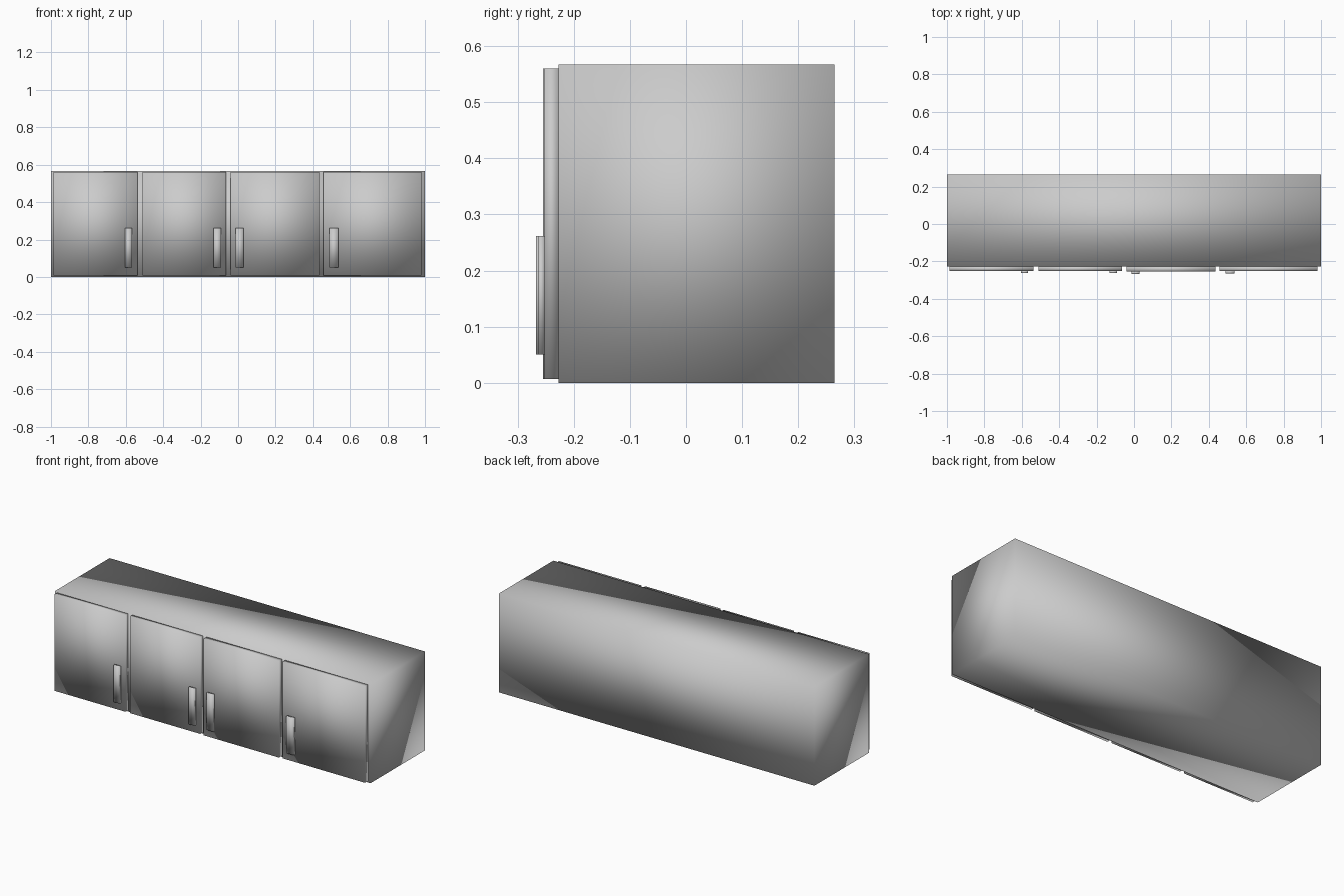
import bpy
import bmesh
from mathutils import Matrix, Vector

if "Cube" in bpy.data.objects:
    bpy.data.objects.remove(bpy.data.objects["Cube"])


def box(name, x, y, z):
    """Smooth-shaded box spanning the given (min, max) ranges."""
    lo, hi = Vector((x[0], y[0], z[0])), Vector((x[1], y[1], z[1]))
    bm = bmesh.new()
    bmesh.ops.create_cube(bm, size=1)
    bmesh.ops.transform(bm, verts=bm.verts,
                        matrix=Matrix.Translation((lo + hi) / 2) @ Matrix.Diagonal((*(hi - lo), 1)))
    for face in bm.faces:
        face.smooth = True
    mesh = bpy.data.meshes.new(name)
    bm.to_mesh(mesh)
    bm.free()
    obj = bpy.data.objects.new(name, mesh)
    bpy.context.collection.objects.link(obj)
    return obj


FRONT = -0.227

# Cabinet body
box("cabinet_body", (-1, 1), (FRONT, 0.265), (0, 0.567))

# Doors with bar handles: door x range, handle x range, door front y
doors = [
    ((-0.987, -0.537), (-0.605, -0.567), -0.251),
    ((-0.51, -0.063), (-0.131, -0.091), -0.251),
    ((-0.04, 0.437), (-0.013, 0.03), -0.255),
    ((0.458, 0.982), (0.49, 0.537), -0.252),
]
for i, (door_x, handle_x, y) in enumerate(doors, 1):
    box(f"door_{i}", door_x, (y, FRONT), (0.007, 0.56))
    box(f"handle_{i}", handle_x, (y - 0.012, y), (0.05, 0.262))
